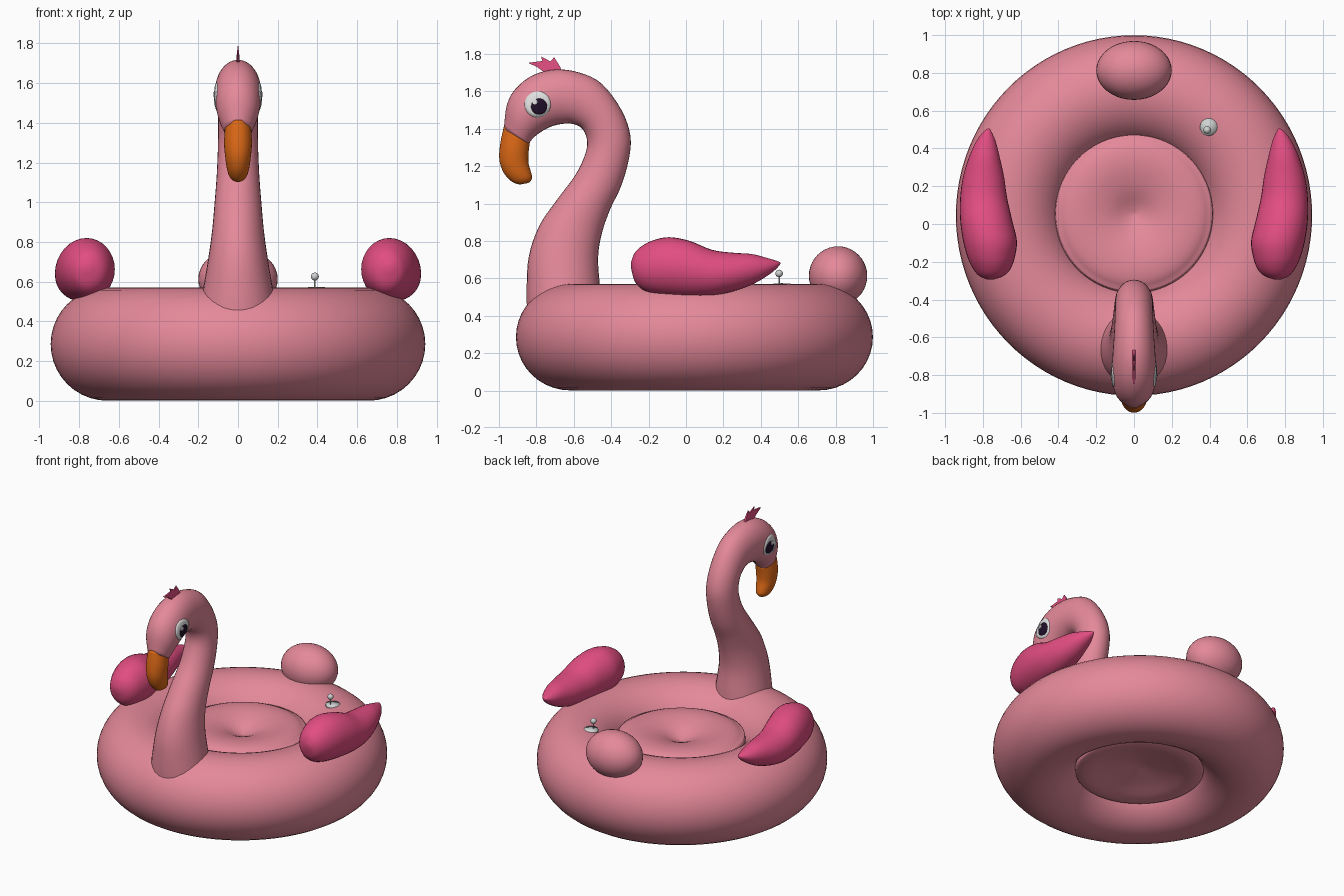
import bpy, bmesh, math
from mathutils import Vector
from mathutils.bvhtree import BVHTree

if "Cube" in bpy.data.objects:
    bpy.data.objects.remove(bpy.data.objects["Cube"])


def material(name, rgb):
    m = bpy.data.materials.new(name)
    m.diffuse_color = (*rgb, 1)
    m.use_nodes = True
    m.node_tree.nodes["Principled BSDF"].inputs["Base Color"].default_value = m.diffuse_color
    return m


PINK = material("soft_pink", (0.78, 0.25, 0.32))
MAGENTA = material("deep_pink", (0.76, 0.075, 0.22))
ORANGE = material("beak_orange", (0.72, 0.14, 0.008))
WHITE = material("eye_white", (0.75, 0.75, 0.75))
BLACK = material("pupil_black", (0.015, 0.005, 0.022))
CLEAR = material("valve_grey", (0.62, 0.65, 0.64))


def finish(bm, name, mat, smooth=True):
    bmesh.ops.recalc_face_normals(bm, faces=bm.faces[:])
    me = bpy.data.meshes.new(name)
    for f in bm.faces:
        f.smooth = smooth
    bm.to_mesh(me)
    bm.free()
    me.materials.append(mat)
    ob = bpy.data.objects.new(name, me)
    bpy.context.collection.objects.link(ob)
    return ob


def spline(rows, steps=4):
    """Catmull-Rom interpolation through rows of numbers."""
    out = []
    for i in range(len(rows) - 1):
        p0, p1 = rows[max(i - 1, 0)], rows[i]
        p2, p3 = rows[i + 1], rows[min(i + 2, len(rows) - 1)]
        for k in range(steps):
            t = k / steps
            out.append([0.5 * (2 * b + (c - a) * t + (2 * a - 5 * b + 4 * c - d) * t * t
                               + (3 * b - a - 3 * c + d) * t ** 3)
                        for a, b, c, d in zip(p0, p1, p2, p3)])
    return out + [list(rows[-1])]


def loft(name, sections, mat, n=32):
    """Skin elliptical sections given as (centre, half axis u, half axis v)."""
    bm = bmesh.new()
    rings = []
    for c, u, v in sections:
        rings.append([bm.verts.new(c + u * math.cos(a) + v * math.sin(a))
                      for a in (2 * math.pi * i / n for i in range(n))])
    for r, q in zip(rings, rings[1:]):
        for i in range(n):
            j = (i + 1) % n
            bm.faces.new((r[i], r[j], q[j], q[i]))
    bm.faces.new(rings[0])
    bm.faces.new(rings[-1])
    return finish(bm, name, mat)


def side_sections(rows):
    """Rows: front y, z, back y, z, half width in x."""
    out = []
    for ay, az, by, bz, w in spline(rows):
        a, b = Vector((0, ay, az)), Vector((0, by, bz))
        out.append(((a + b) / 2, (b - a) / 2, Vector((w, 0, 0))))
    return out


def lathe(name, profile, mat, centre, sy=1.0, n=96, closed=False):
    bm = bmesh.new()
    rings = []
    for r, z in profile:
        if r < 1e-6:
            rings.append([bm.verts.new((centre[0], centre[1], z))] * n)
        else:
            rings.append([bm.verts.new((centre[0] + r * math.cos(a), centre[1] + sy * r * math.sin(a), z))
                          for a in (2 * math.pi * i / n for i in range(n))])
    for r, q in list(zip(rings, rings[1:])) + ([(rings[-1], rings[0])] if closed else []):
        for i in range(n):
            j = (i + 1) % n
            bm.faces.new(list(dict.fromkeys((r[i], r[j], q[j], q[i]))))
    return finish(bm, name, mat)


def ball(name, centre, size, mat, seg=40):
    bm = bmesh.new()
    bmesh.ops.create_uvsphere(bm, u_segments=seg, v_segments=seg // 2, radius=1)
    for v in bm.verts:
        v.co = Vector(centre) + Vector(a * b for a, b in zip(v.co, size))
    return finish(bm, name, mat)


# Inflated ring
MID = (0, 0.045)
tube = [(0.657 + 0.286 * math.cos(a), 0.286 + 0.285 * math.sin(a))
        for a in (2 * math.pi * i / 40 for i in range(40))]
lathe("float_ring", tube, PINK, MID, sy=1.012, closed=True)

# Dimpled seat cushion filling the hole
seat = spline([(0, 0.415), (0.05, 0.43), (0.14, 0.47), (0.25, 0.495), (0.34, 0.492), (0.395, 0.468),
               (0.42, 0.43), (0.42, 0.15), (0.40, 0.11), (0.33, 0.105), (0.2, 0.14), (0, 0.18)], 3)
lathe("seat", seat, PINK, (0, 0.055))

# Curved neck and head
neck = loft("neck_and_head", side_sections([
    (-0.85, 0.42, -0.455, 0.42, 0.20), (-0.852, 0.55, -0.46, 0.55, 0.178),
    (-0.84, 0.72, -0.47, 0.71, 0.15), (-0.785, 0.88, -0.45, 0.84, 0.13),
    (-0.69, 1.02, -0.405, 0.97, 0.118), (-0.59, 1.155, -0.348, 1.09, 0.108),
    (-0.537, 1.27, -0.307, 1.23, 0.102), (-0.53, 1.345, -0.297, 1.36, 0.10),
    (-0.56, 1.405, -0.345, 1.50, 0.10), (-0.615, 1.427, -0.45, 1.64, 0.103),
    (-0.665, 1.425, -0.57, 1.70, 0.108), (-0.71, 1.415, -0.70, 1.717, 0.114),
    (-0.755, 1.395, -0.82, 1.685, 0.117), (-0.80, 1.365, -0.91, 1.615, 0.111),
    (-0.83, 1.335, -0.957, 1.53, 0.096), (-0.838, 1.318, -0.974, 1.40, 0.07)]), PINK)

# Hooked beak
loft("beak", side_sections([
    (-0.835, 1.325, -0.973, 1.415, 0.066), (-0.842, 1.27, -0.993, 1.32, 0.07),
    (-0.842, 1.215, -0.998, 1.235, 0.064), (-0.828, 1.165, -0.975, 1.165, 0.055),
    (-0.823, 1.135, -0.935, 1.12, 0.042), (-0.84, 1.112, -0.90, 1.104, 0.022),
    (-0.865, 1.106, -0.88, 1.103, 0.004)]), ORANGE)

# Feather tuft on the crown
bm = bmesh.new()
outline = [(-0.66, 1.70), (-0.675, 1.735), (-0.705, 1.782), (-0.725, 1.76), (-0.775, 1.786),
           (-0.768, 1.762), (-0.845, 1.752), (-0.80, 1.732), (-0.755, 1.70)]
face = bm.faces.new([bm.verts.new((-0.008, y, z)) for y, z in outline])
ext = bmesh.ops.extrude_face_region(bm, geom=[face])
for v in ext["geom"]:
    if isinstance(v, bmesh.types.BMVert):
        v.co.x = 0.008
for v in bm.verts:
    v.co.x *= 1 - max(0, v.co.z - 1.73) / 0.07
finish(bm, "crown_tuft", MAGENTA, smooth=False)

# Eyes: thin discs draped over the head
tree = BVHTree.FromPolygons([v.co for v in neck.data.vertices], [p.vertices[:] for p in neck.data.polygons])


def eye_disc(name, s, y, z, radius, lift, mat, n=32):
    bm = bmesh.new()

    def put(r, a, h):
        py, pz = y + r * math.cos(a), z + r * math.sin(a)
        hit = tree.ray_cast(Vector((s, py, pz)), Vector((-s, 0, 0)))[0]
        return bm.verts.new((hit.x + s * h, py, pz))
    hub = put(0, 0, lift)
    last = None
    for r, h in ((0.25, lift), (0.5, lift), (0.75, lift), (1, lift), (1, -0.004)):
        ring = [put(radius * r, 2 * math.pi * i / n, h) for i in range(n)]
        for i in range(n):
            j = (i + 1) % n
            bm.faces.new((last[i], last[j], ring[j], ring[i]) if last else (hub, ring[j], ring[i]))
        last = ring
    ob = finish(bm, name, mat)
    if sum(p.normal.x for p in ob.data.polygons) * s < 0:
        ob.data.flip_normals()


WING = spline([
    (-0.293, 0.74, 0.78, 0.65, 0.69), (-0.275, 0.69, 0.82, 0.585, 0.735),
    (-0.24, 0.655, 0.85, 0.545, 0.77), (-0.18, 0.632, 0.88, 0.52, 0.802),
    (-0.09, 0.62, 0.905, 0.505, 0.82), (0.02, 0.645, 0.92, 0.50, 0.80),
    (0.14, 0.672, 0.92, 0.507, 0.752), (0.25, 0.688, 0.905, 0.53, 0.737),
    (0.35, 0.71, 0.875, 0.565, 0.73), (0.43, 0.73, 0.84, 0.61, 0.71),
    (0.48, 0.75, 0.805, 0.648, 0.695), (0.505, 0.765, 0.775, 0.677, 0.685)])

for side, s in (("right", 1), ("left", -1)):
    eye_disc(side + "_eye_white", s, -0.793, 1.53, 0.07, 0.003, WHITE)
    eye_disc(side + "_pupil", s, -0.785, 1.518, 0.043, 0.005, BLACK)
    eye_disc(side + "_eye_glint", s, -0.808, 1.543, 0.014, 0.007, WHITE)
    # Teardrop wing
    loft(side + "_wing", [(Vector((s * (x0 + x1) / 2, y, (z0 + z1) / 2)),
                           Vector(((x1 - x0) / 2, 0, 0)), Vector((0, 0, (z1 - z0) / 2)))
                          for y, x0, x1, z0, z1 in WING], MAGENTA)

# Rounded tail
ball("tail", (0, 0.813, 0.613), (0.2, 0.156, 0.158), PINK)

# Air valve: patch, stem and plug
lathe("valve_patch", [(0, 0.574), (0.046, 0.572), (0.046, 0.555), (0, 0.555)], CLEAR, (0.395, 0.513), n=32)
lathe("valve_stem", [(0, 0.55), (0.004, 0.55), (0.004, 0.62), (0, 0.62)], CLEAR, (0.387, 0.498), n=12)
ball("valve_plug", (0.387, 0.498, 0.626), (0.02, 0.02, 0.02), CLEAR, 20)
